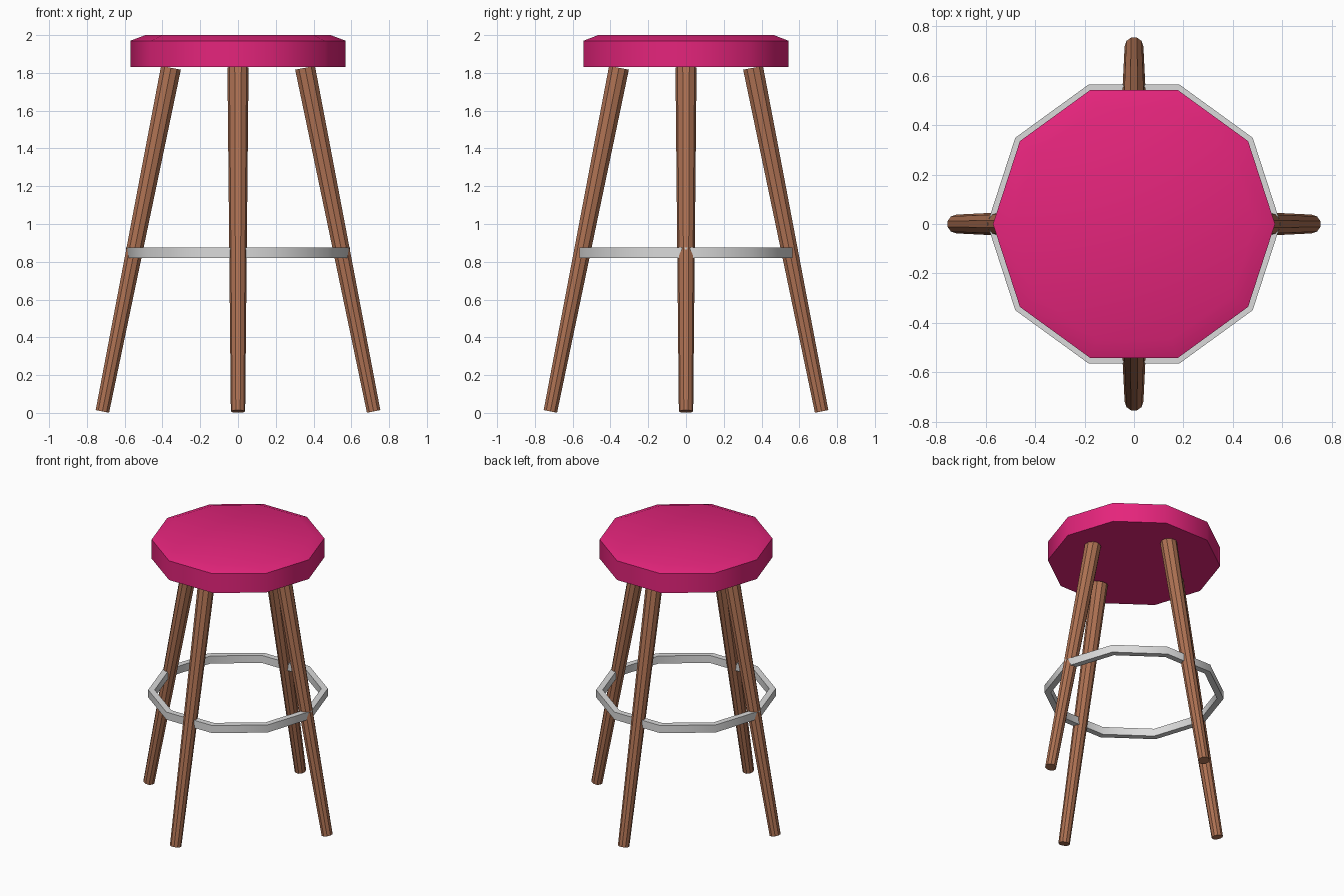
import bpy
import bmesh
from math import pi, cos, sin, radians
from mathutils import Vector

SIDES = 10

old = bpy.data.objects.get("Cube")
if old:
    bpy.data.objects.remove(old, do_unlink=True)


def make_material(name, rgb):
    mat = bpy.data.materials.new(name)
    mat.use_nodes = True
    mat.diffuse_color = (*rgb, 1)
    mat.node_tree.nodes["Principled BSDF"].inputs["Base Color"].default_value = (*rgb, 1)
    return mat


def finish(bm, name, mat, angle):
    bmesh.ops.recalc_face_normals(bm, faces=bm.faces)
    mesh = bpy.data.meshes.new(name)
    bm.to_mesh(mesh)
    bm.free()
    mesh.materials.append(mat)
    obj = bpy.data.objects.new(name, mesh)
    bpy.context.collection.objects.link(obj)
    bpy.ops.object.select_all(action='DESELECT')
    obj.select_set(True)
    bpy.context.view_layer.objects.active = obj
    bpy.ops.object.shade_smooth_by_angle(angle=radians(angle))
    return obj


def lathe(name, profile, mat, closed=False, angle=40):
    """Sweep (radius, z) points around z; cap the ends or close the loop."""
    bm = bmesh.new()
    rings = [[bm.verts.new((r * cos(2 * pi * i / SIDES), r * sin(2 * pi * i / SIDES), z))
              for i in range(SIDES)] for r, z in profile]
    pairs = list(zip(rings, rings[1:]))
    if closed:
        pairs.append((rings[-1], rings[0]))
    else:
        bm.faces.new(rings[0])
        bm.faces.new(rings[-1])
    for low, high in pairs:
        for i in range(SIDES):
            j = (i + 1) % SIDES
            bm.faces.new((low[i], low[j], high[j], high[i]))
    return finish(bm, name, mat, angle)


pink = make_material("pink upholstery", (0.78, 0.018, 0.2))
wood = make_material("brown wood", (0.42, 0.165, 0.085))
metal = make_material("light grey metal", (0.7, 0.7, 0.7))

# Padded seat with a shallow chamfered top
lathe("seat", [(0.57, 1.83), (0.57, 1.97), (0.49, 2.0)], pink)

# Foot ring
lathe("foot_ring", [(0.55, 0.82), (0.593, 0.82), (0.593, 0.875), (0.55, 0.875)],
      metal, closed=True)

# Four splayed, tapered legs
foot, top = Vector((0, -0.718, 0.008)), Vector((0, -0.355, 1.827))
axis = top - foot
for turn, name in enumerate(("front_leg", "left_leg", "back_leg", "right_leg")):
    leg = lathe(name, [(0.038, 0), (0.056, axis.length)], wood, angle=30)
    leg.location = (foot.y * -sin(turn * pi / 2), foot.y * cos(turn * pi / 2), foot.z)
    tilt = Vector((0, 0, 1)).angle(axis)
    leg.rotation_euler = (-tilt, 0, turn * pi / 2)
